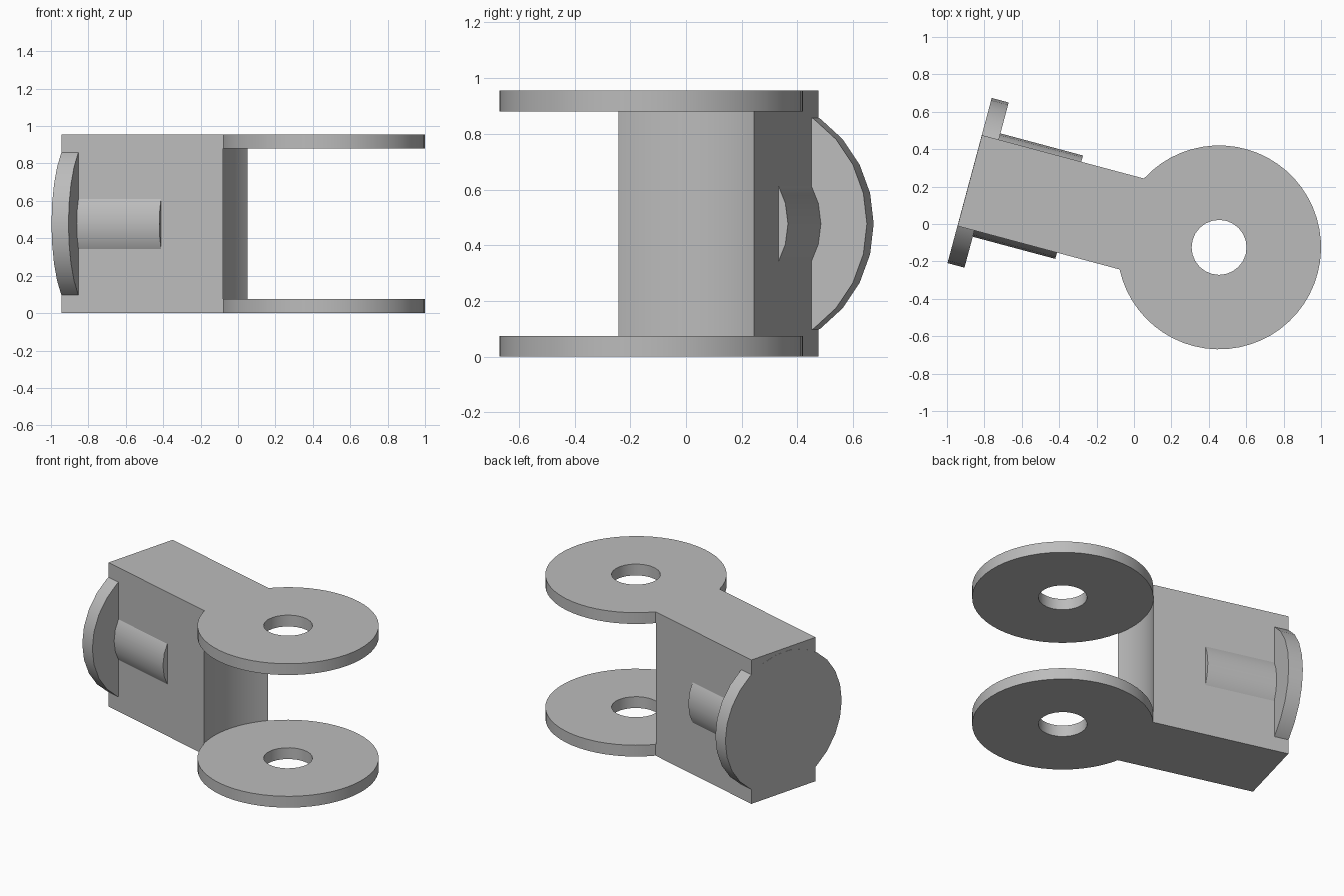
import bpy
import bmesh
import math
from mathutils import Matrix

cube = bpy.data.objects.get("Cube")
if cube:
    bpy.data.objects.remove(cube, do_unlink=True)

# One plain grey for the whole part
GREY = (0.5, 0.5, 0.5, 1.0)
metal = bpy.data.materials.new("plain grey")
metal.use_nodes = True
metal.diffuse_color = GREY
metal.node_tree.nodes["Principled BSDF"].inputs["Base Color"].default_value = GREY

# Local frame: pivot axis at the origin, arm running along -x
PLACE = Matrix.Translation((0.455, -0.125, 0)) @ Matrix.Rotation(math.radians(-15), 4, "Z")
HEIGHT, PLATE = 0.955, 0.075
MID = HEIGHT / 2
RING, HOLE = 0.545, 0.147
ARM_LENGTH, HALF_WIDTH = 1.38, 0.2515


def make_object(name, bm):
    bmesh.ops.recalc_face_normals(bm, faces=bm.faces)
    mesh = bpy.data.meshes.new(name)
    bm.to_mesh(mesh)
    bm.free()
    mesh.materials.append(metal)
    obj = bpy.data.objects.new(name, mesh)
    obj.matrix_world = PLACE
    bpy.context.collection.objects.link(obj)
    return obj


def cylinder(name, radius, depth, sides, matrix):
    bm = bmesh.new()
    bmesh.ops.create_cone(bm, cap_ends=True, segments=sides, radius1=radius,
                          radius2=radius, depth=depth, matrix=matrix)
    return make_object(name, bm)


def along_arm(name, radius, x0, x1, sides, turn):
    matrix = (Matrix.Translation(((x0 + x1) / 2, 0, MID))
              @ Matrix.Rotation(math.pi / 2, 4, "Y") @ Matrix.Rotation(turn, 4, "Z"))
    return cylinder(name, radius, x1 - x0, sides, matrix)


def smooth(obj):
    bpy.ops.object.select_all(action="DESELECT")
    obj.select_set(True)
    bpy.context.view_layer.objects.active = obj
    bpy.ops.object.shade_smooth_by_angle(angle=math.radians(30))


# Fork body: arm and round eye as one outline, extruded to full height
neck = math.pi - math.asin(HALF_WIDTH / RING)
steps = 48
outline = [(-ARM_LENGTH, HALF_WIDTH), (-ARM_LENGTH, -HALF_WIDTH)]
for i in range(steps + 1):
    a = -neck + 2 * neck * i / steps
    outline.append((RING * math.cos(a), RING * math.sin(a)))
bm = bmesh.new()
face = bm.faces.new([bm.verts.new((x, y, 0)) for x, y in outline])
top = bmesh.ops.extrude_face_region(bm, geom=[face])["geom"]
bmesh.ops.translate(bm, vec=(0, 0, HEIGHT),
                    verts=[v for v in top if isinstance(v, bmesh.types.BMVert)])
fork = make_object("fork_body", bm)

# Round slot between the plates, and the pin hole through them
centre = Matrix.Translation((0, 0, MID))
cutters = [cylinder("slot_cutter", RING + 0.002, HEIGHT - 2 * PLATE, 96, centre),
           cylinder("pin_hole_cutter", HOLE, 2 * HEIGHT, 24, centre)]
for cutter in cutters:
    cutter.hide_render = True
    cut = fork.modifiers.new(cutter.name, "BOOLEAN")
    cut.operation = "DIFFERENCE"
    cut.solver = "EXACT"
    cut.object = cutter
bpy.context.view_layer.update()
evaluated = fork.evaluated_get(bpy.context.evaluated_depsgraph_get())
cut_mesh = bpy.data.meshes.new_from_object(evaluated)
fork.modifiers.clear()
fork.data = cut_mesh
for cutter in cutters:
    bpy.data.objects.remove(cutter, do_unlink=True)

# Round flange flush with the arm's end, and the boss bulging from its sides
flange = along_arm("end_flange", 0.457, -ARM_LENGTH - 0.001, -ARM_LENGTH + 0.093, 26, 0)
boss = along_arm("shaft_boss", 0.286, -ARM_LENGTH + 0.05, -0.83, 24, 0)

for part in (fork, flange, boss):
    smooth(part)
